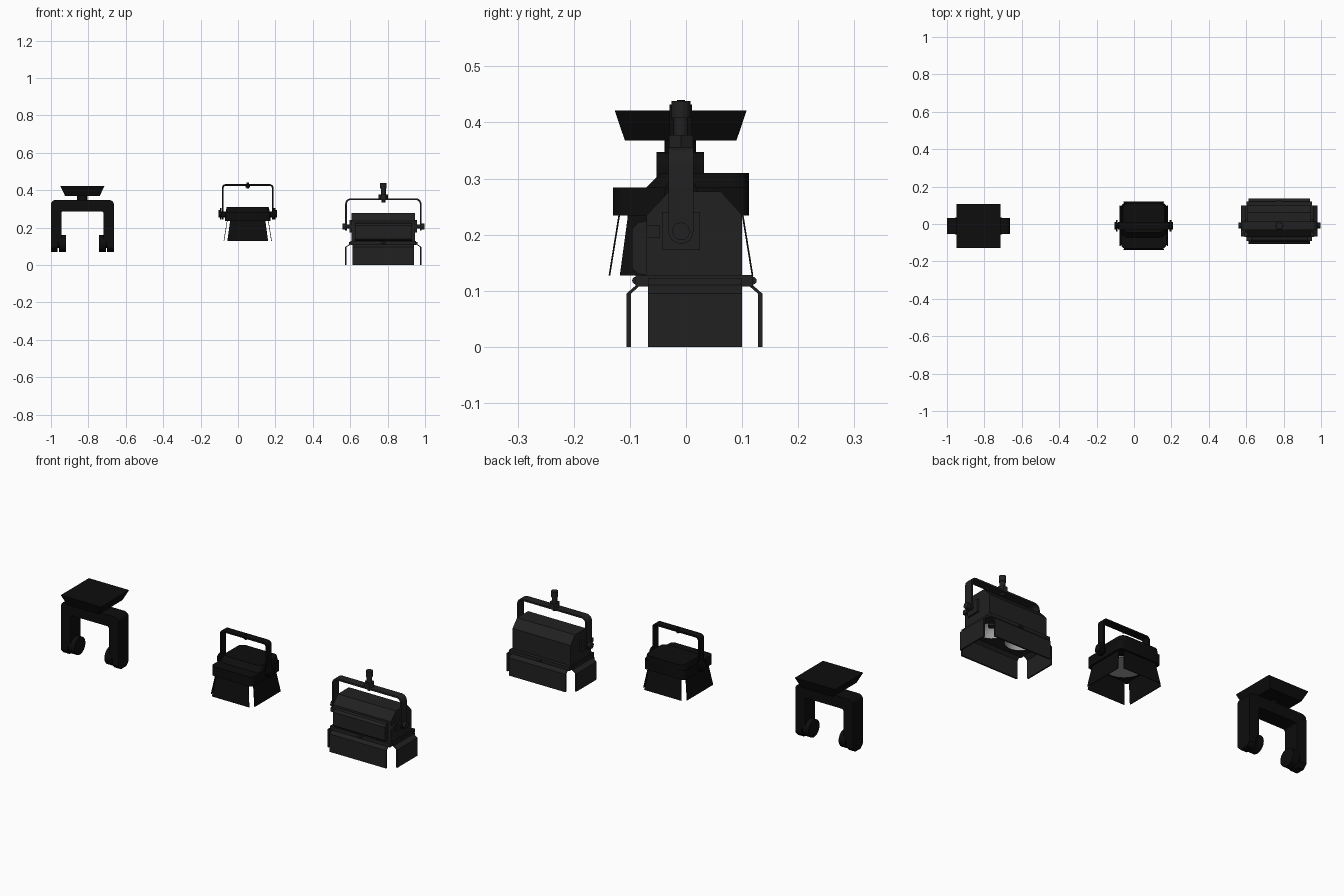
import bpy, bmesh, math
from mathutils import Vector

if "Cube" in bpy.data.objects:
    bpy.data.objects.remove(bpy.data.objects["Cube"])


def material(name, c):
    m = bpy.data.materials.new(name)
    m.diffuse_color = (c, c, c, 1)
    m.use_nodes = True
    m.node_tree.nodes["Principled BSDF"].inputs["Base Color"].default_value = m.diffuse_color
    return m


BLACK = material("black", 0.004)
DARK = material("dark_grey", 0.015)
LENS = material("reflector", 0.35)


def make(name, bm, mat):
    bmesh.ops.recalc_face_normals(bm, faces=bm.faces)
    me = bpy.data.meshes.new(name)
    bm.to_mesh(me)
    bm.free()
    me.materials.append(mat)
    ob = bpy.data.objects.new(name, me)
    bpy.context.collection.objects.link(ob)
    return ob


def place(axis, u, v, w):
    return {'x': (w, u, v), 'y': (u, w, v), 'z': (u, v, w)}[axis]


def loft(name, axis, pa, a, pb, b, mat):
    bm = bmesh.new()
    va = [bm.verts.new(place(axis, u, v, a)) for u, v in pa]
    vb = [bm.verts.new(place(axis, u, v, b)) for u, v in pb]
    bm.faces.new(va)
    bm.faces.new(vb[::-1])
    n = len(va)
    for i in range(n):
        j = (i + 1) % n
        bm.faces.new((va[j], va[i], vb[i], vb[j]))
    return make(name, bm, mat)


def prism(name, axis, pts, a, b, mat):
    return loft(name, axis, pts, a, pts, b, mat)


def rect(u0, u1, v0, v1):
    return [(u0, v0), (u1, v0), (u1, v1), (u0, v1)]


def box(name, x0, x1, y0, y1, z0, z1, mat):
    return prism(name, 'z', rect(x0, x1, y0, y1), z0, z1, mat)


def circle(u, v, r, n=32):
    return [(u + r * math.cos(2 * math.pi * i / n), v + r * math.sin(2 * math.pi * i / n)) for i in range(n)]


def cyl(name, axis, u, v, r, a, b, mat, r2=None, n=32):
    return loft(name, axis, circle(u, v, r, n), a, circle(u, v, r2 or r, n), b, mat)


def fillet(pts, r, closed=False, n=5):
    """Round the corners of a path."""
    out = []
    for i, p in enumerate(pts):
        if not closed and i in (0, len(pts) - 1):
            out.append(p)
            continue
        p = Vector(p)
        a = (Vector(pts[i - 1]) - p).normalized() * r
        b = (Vector(pts[(i + 1) % len(pts)]) - p).normalized() * r
        for k in range(n + 1):
            t = math.pi / 2 * k / n
            out.append(tuple(p + a * (1 - math.sin(t)) + b * (1 - math.cos(t))))
    return out


def u_frame(name, x0, x1, zb, zt, tx, tz, r, y0, y1, mat):
    outer = fillet([(x0, zb), (x0, zt), (x1, zt), (x1, zb)], r)
    inner = fillet([(x0 + tx, zb), (x0 + tx, zt - tz), (x1 - tx, zt - tz), (x1 - tx, zb)], max(r - tx, 0.012))
    return prism(name, 'y', outer + inner[::-1], y0, y1, mat)


# ---- Left: empty moving yoke with flared base
CX, CY = -0.832, -0.01
u_frame("yoke_frame", CX - .169, CX + .169, .12, .347, .056, .06, .025, -.053, .032, BLACK)
loft("yoke_base", 'z', rect(CX - .092, CX + .092, -.109, .09), .368,
     rect(CX - .118, CX + .118, -.127, .108), .421, BLACK)
cyl("yoke_neck", 'z', CX, CY, .028, .34, .37, BLACK)
for s in (-1, 1):
    foot = [(-.053, .13), (-.053, .09), (-.033, .069), (.012, .069), (.032, .09), (.032, .13)]
    prism("yoke_arm_end", 'x', foot, CX + s * .169, CX + s * .132, BLACK)
    cyl("yoke_pivot_core", 'x', CY, .118, .028, CX + s * .135, CX + s * .12, BLACK)
    cyl("yoke_pivot_disc", 'x', CY, .115, .046, CX + s * .125, CX + s * .088, BLACK)

# ---- Middle: square flood with four barn doors
MX, MY = .052, -.009
plan = fillet(rect(MX - .121, MX + .121, -.13, .112), .02, True, 3)
frame = prism("flood_frame", 'z', plan, .234, .284, BLACK)
back0 = fillet(rect(MX - .119, MX + .119, -.075, .112), .03, True)
back1 = fillet(rect(MX - .112, MX + .112, -.045, .112), .03, True)
loft("flood_housing", 'z', back0, .28, back1, .31, BLACK)
cyl("flood_lens", 'z', MX, MY, .095, .228, .236, LENS, n=48)
for k in range(4):
    bm = bmesh.new()
    ring = []
    for z, d, w in ((.238, .111, .094), (.127, .129, .109)):
        for t in (0, -.003):
            for s in (-1, 1):
                ring.append(bm.verts.new((s * w, -(d + t), z)))
    for f in ((0, 1, 5, 4), (2, 3, 7, 6), (0, 1, 3, 2), (4, 5, 7, 6), (0, 2, 6, 4), (1, 3, 7, 5)):
        bm.faces.new([ring[i] for i in f])
    door = make("flood_door", bm, BLACK)
    door.rotation_euler.z = k * math.pi / 2
    door.location = (MX, MY, 0)
u_frame("flood_yoke", MX - .138, MX + .138, .25, .432, .009, .009, .02, MY - .02, MY + .02, BLACK)
cyl("flood_yoke_bolt", 'z', MX, MY, .007, .41, .44, BLACK, n=16)
cyl("flood_yoke_nut", 'z', MX, MY, .012, .415, .424, BLACK, n=6)
for s in (-1, 1):
    cyl("flood_yoke_end", 'x', MY, .262, .02, MX + s * .138, MX + s * .129, BLACK)
    cyl("flood_pivot", 'x', MY, .27, .015, MX + s * .115, MX + s * .14, BLACK)
    cyl("flood_knob", 'x', MY, .274, .03, MX + s * .139, MX + s * .148, BLACK, n=12)
    cyl("flood_knob_cap", 'x', MY, .274, .02, MX + s * .147, MX + s * .156, BLACK, n=12)

# ---- Right: twin-lamp blinder
BX, BY = .777, .015
profile = [(-.07, .108), (.1, .108), (.1, .235), (.062, .277), (-.03, .277), (-.07, .235)]
body = prism("blinder_body", 'x', profile, BX - .17, BX + .17, DARK)
flange = box("blinder_flange", BX - .176, BX + .176, -.09, .119, .108, .128, DARK)
for s in (-1, 1):
    x = BX + s * .085
    cut = cyl("lamp_cutter", 'z', x, BY, .072, .09, .2, DARK, n=40)
    cut.hide_render = True
    cut.hide_set(True)
    for ob in (body, flange):
        m = ob.modifiers.new("lamp_hole", 'BOOLEAN')
        m.operation = 'DIFFERENCE'
        m.object = cut
        m.solver = 'EXACT'
    # reflector bowl and bulb
    bm = bmesh.new()
    rings = []
    for r, z in ((.072, .112), (.066, .135), (.05, .158), (.022, .175)):
        rings.append([bm.verts.new((u, v, z)) for u, v in circle(x, BY, r, 40)])
    for a, b in zip(rings, rings[1:]):
        for i in range(40):
            j = (i + 1) % 40
            bm.faces.new((a[i], a[j], b[j], b[i]))
    bm.faces.new(rings[-1])
    make("blinder_reflector", bm, LENS)
    cyl("blinder_bulb", 'z', x, BY, .016, .13, .176, DARK, n=20)

# front access panel with chamfered edges
prism("blinder_front_panel", 'x', [(-.068, .225), (-.085, .222), (-.096, .21), (-.096, .14), (-.085, .13), (-.068, .128)],
      BX - .152, BX + .152, DARK)

# barn doors: front/back run along x, the side pair along y
for s in (-1, 1):
    def bent(c, top, low, t=.008):
        p = [(top, .122), (top, .11), (low, .095), (low, 0)]
        return [(c + s * u, z) for u, z in p] + [(c + s * (u - t), z) for u, z in p[::-1]]
    prism("blinder_long_door", 'x', bent(BY, .104, .121), BX - .165, BX + .165, DARK)
    prism("blinder_side_door", 'y', bent(BX, .183, .205), -.068, .1, DARK)
    cyl("blinder_hinge", 'x', BY + s * .104, .118, .007, BX - .012, BX + .012, DARK, n=12)

# suspension yoke, pivots and knobs
YY = -.009
u_frame("blinder_yoke", BX - .204, BX + .204, .205, .356, .009, .009, .03, YY - .022, YY + .022, DARK)
for s in (-1, 1):
    cyl("blinder_yoke_end", 'x', YY, .206, .022, BX + s * .204, BX + s * .195, DARK)
    box("blinder_side_plate", *sorted((BX + s * .168, BX + s * .18)), -.043, .025, .173, .24, DARK)
    cyl("blinder_pivot", 'x', YY, .206, .01, BX + s * .175, BX + s * .212, DARK, n=20)
    cyl("blinder_knob", 'x', YY, .206, .016, BX + s * .203, BX + s * .219, DARK, n=12)
    box("blinder_latch", *sorted((BX + s * .168, BX + s * .185)), -.07, -.046, .195, .216, DARK)

# hanging spigot
cyl("spigot_nut", 'z', BX, YY, .025, .354, .378, DARK, n=6).scale = (1, 1, 1)
cyl("spigot_shaft", 'z', BX, YY, .013, .377, .412, DARK, n=20)
cyl("spigot_head", 'z', BX, YY, .017, .408, .438, DARK, n=20)
cyl("spigot_yoke_bolt", 'z', BX, YY, .011, .335, .35, DARK, n=6)

# smooth the round parts, keep edges sharp
for ob in bpy.data.objects:
    if not ob.hide_render:
        ob.select_set(True)
        bpy.context.view_layer.objects.active = ob
bpy.ops.object.shade_smooth_by_angle(angle=math.radians(30))
